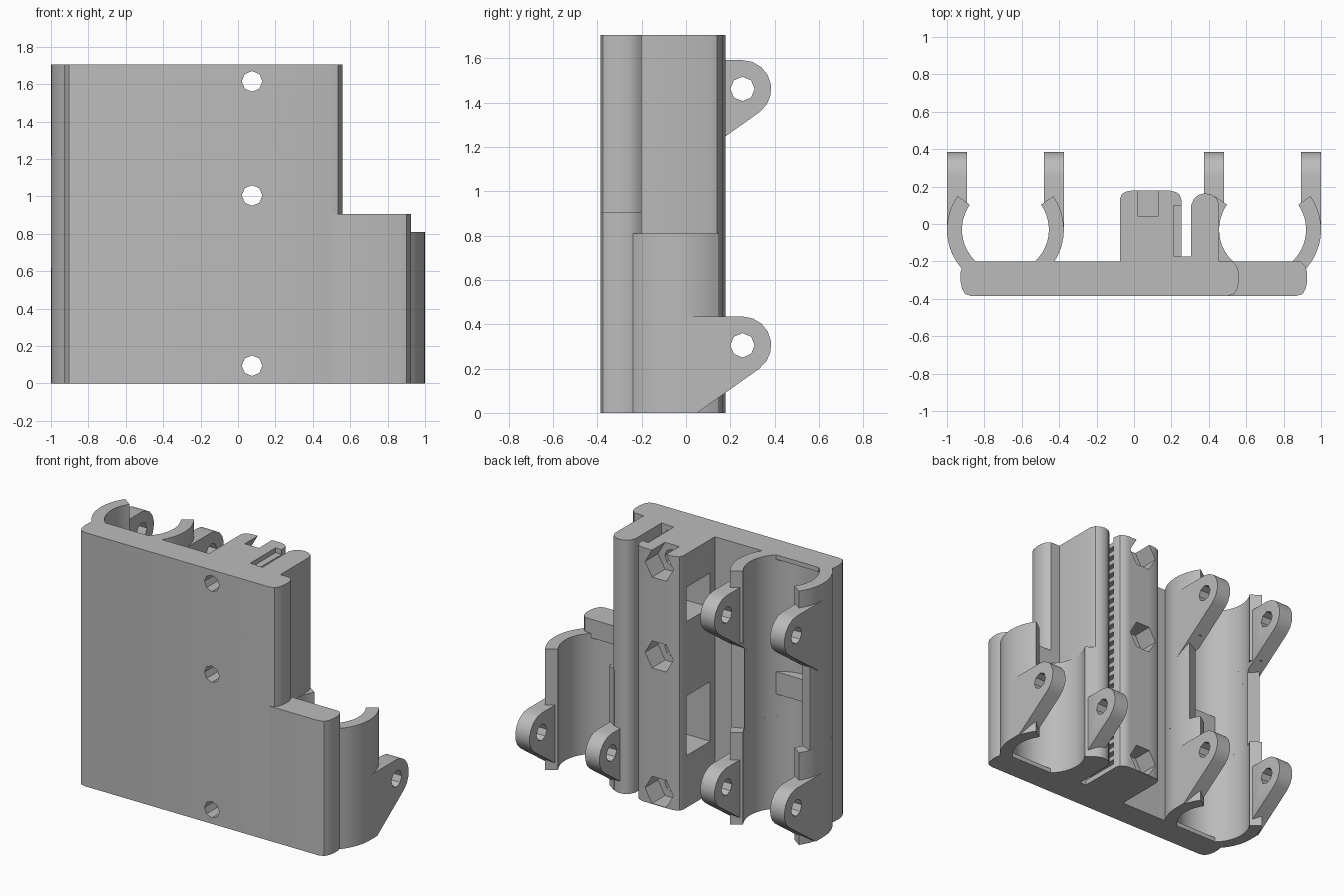
import bpy, bmesh, math

if "Cube" in bpy.data.objects:
    bpy.data.objects.remove(bpy.data.objects["Cube"], do_unlink=True)

grey = bpy.data.materials.new("plain_grey")
grey.use_nodes = True
grey.diffuse_color = (0.5, 0.5, 0.5, 1)
grey.node_tree.nodes["Principled BSDF"].inputs["Base Color"].default_value = (0.5, 0.5, 0.5, 1)

HEIGHT, SHORT, SIDE_TOP = 1.705, 0.81, 0.905
FRONT, BACK = -0.385, -0.2
BORE_X, BORE_Y, R_IN, R_OUT = 0.6875, -0.03, 0.2325, 0.3125
BOLT_X, BOLT_Z = 0.075, (0.095, 1.005, 1.615)


def add_prism(bm, pts, axis, lo, hi):
    """Extrude a closed outline between lo and hi along an axis."""
    place = {"X": lambda a, b, t: (t, a, b),
             "Y": lambda a, b, t: (a, t, b),
             "Z": lambda a, b, t: (a, b, t)}[axis]
    n = len(pts)
    ends = [[bm.verts.new(place(a, b, t)) for a, b in pts] for t in (lo, hi)]
    faces = [bm.faces.new(e) for e in ends]
    for i in range(n):
        j = (i + 1) % n
        faces.append(bm.faces.new((ends[0][i], ends[0][j], ends[1][j], ends[1][i])))
    bmesh.ops.recalc_face_normals(bm, faces=faces)


def prisms(name, items):
    """One object made of several separate prisms."""
    bm = bmesh.new()
    for item in items:
        add_prism(bm, *item)
    mesh = bpy.data.meshes.new(name)
    bm.to_mesh(mesh)
    bm.free()
    mesh.materials.append(grey)
    ob = bpy.data.objects.new(name, mesh)
    bpy.context.collection.objects.link(ob)
    return ob


def finish(ob, cutters=()):
    """Cut the part, then smooth its rounded faces."""
    bpy.ops.object.select_all(action="DESELECT")
    bpy.context.view_layer.objects.active = ob
    ob.select_set(True)
    for c in cutters:
        mod = ob.modifiers.new("cut", "BOOLEAN")
        mod.operation, mod.solver, mod.object = "DIFFERENCE", "EXACT", c
        bpy.ops.object.modifier_apply(modifier=mod.name)
    bpy.ops.object.shade_smooth_by_angle(angle=math.radians(30))


def arc(cx, cy, r, start, end, n):
    steps = [math.radians(start + (end - start) * i / n) for i in range(n + 1)]
    return [(cx + r * math.cos(t), cy + r * math.sin(t)) for t in steps]


def ngon(cx, cy, r, n):
    return arc(cx, cy, r, 0, 360, n)[:-1]


def rect(a0, a1, b0, b1):
    return [(a0, b0), (a1, b0), (a1, b1), (a0, b1)]


# Cutters: bolt holes, nut traps, bearing seats, belt teeth and side pockets
bolts = prisms("bolt_cutter", [(ngon(BOLT_X, z, 0.055, 8), "Y", -1, 1) for z in BOLT_Z])
nuts = prisms("nut_cutter", [(ngon(BOLT_X, z, 0.105, 6), "Y", 0.04, 1) for z in BOLT_Z])
seats = prisms("seat_cutter",
               [(ngon(-BORE_X, BORE_Y, R_IN, 64), "Z", 0.03, 0.77),
                (ngon(-BORE_X, BORE_Y, R_IN, 64), "Z", 0.92, HEIGHT - 0.03),
                (ngon(BORE_X, BORE_Y, R_IN, 64), "Z", 0.03, SHORT - 0.03)])
bores = prisms("bore_cutter",
               [(ngon(s * BORE_X, BORE_Y, R_IN, 64), "Z", -1, 3) for s in (-1, 1)])
pitch = 0.063
teeth = prisms("teeth_cutter",
               [(rect(0.21, 0.28, -0.17, 0.1), "Z",
                 HEIGHT - pitch * i - 0.032, HEIGHT - pitch * i + (0.02 if i == 0 else 0))
                for i in range(27)])
pockets = prisms("pocket_cutter",
                 [(rect(-0.15, 0.1, lo, hi), "X", -0.2, 0.215)
                  for lo, hi in ((0.35, 0.75), (1.25, 1.48))])
cutters = (bolts, nuts, seats, bores, teeth, pockets)


# Front plate: tall main panel and the lower side panel, both with rounded ends
def rounded_end(x, s):
    return [(x - s * 0.06, FRONT), (x - s * 0.025, FRONT + 0.01), (x - s * 0.008, FRONT + 0.04),
            (x, FRONT + 0.08), (x, BACK - 0.06), (x - s * 0.01, BACK - 0.025),
            (x - s * 0.035, BACK)]


main_plate = prisms("main_plate", [
    (rounded_end(0.56, 1) + rounded_end(-0.928, -1)[::-1], "Z", 0, HEIGHT)])
finish(main_plate, (bolts, seats))
side_plate = prisms("side_plate", [
    (rounded_end(0.926, 1) + [(0.5, BACK), (0.5, FRONT)], "Z", 0, SIDE_TOP)])
finish(side_plate, (seats,))

# Centre block with the belt gap between its two halves
block_outline = [(-0.075, BACK), (-0.075, 0.135), (-0.065, 0.16), (-0.045, 0.172), (-0.015, 0.178),
                 (0.195, 0.178), (0.225, 0.17), (0.245, 0.155), (0.255, 0.125), (0.255, -0.175),
                 (0.305, -0.175), (0.305, 0.1), (0.32, 0.135), (0.345, 0.156), (0.38, 0.164),
                 (0.415, 0.156), (0.44, 0.14), (0.455, 0.105), (0.455, BACK)]
block = prisms("belt_block", [(block_outline, "Z", 0, HEIGHT)])
finish(block, (bolts, nuts, pockets, teeth))


# Curved bearing holders
def holder(name, x, sections):
    items = []
    for lo, hi, tip in sections:
        outline = (arc(x, BORE_Y, R_OUT, 180 - tip, 360 + tip, 40)
                   + arc(x, BORE_Y, R_IN, 360 + tip, 180 - tip, 40))
        items.append((outline, "Z", lo, hi))
    finish(prisms(name, items))


holder("right_holder", -BORE_X, [(0, 0.62, 35), (0.62, 1.22, 21), (1.22, HEIGHT, 35)])
holder("left_holder", BORE_X, [(0, SHORT, 35)])


# Clamp lugs with bolt holes, trimmed to the bore
def lug(name, x0, base):
    cy, cz = 0.255, base + 0.305
    foot = [(-0.03, 0), (0.05, 0)] if base == 0 else [(-0.03, base - 0.057)]
    outline = foot + arc(cy, cz, 0.13, -54, 90, 7) + [(-0.03, base + 0.435)]
    hole = prisms(name + "_hole_cutter", [(ngon(cy, cz, 0.055, 8), "X", -2, 2)])
    ob = prisms(name, [(outline, "X", x0, x0 + 0.106)])
    finish(ob, (bores, hole))
    bpy.data.objects.remove(hole, do_unlink=True)


for side, x0 in (("right_outer", -1.0), ("right_inner", -0.481),
                 ("left_inner", 0.375), ("left_outer", 0.894)):
    lug(side + "_lower_lug", x0, 0)
    if x0 < 0:
        lug(side + "_upper_lug", x0, 1.157)

for c in cutters:
    bpy.data.objects.remove(c, do_unlink=True)
